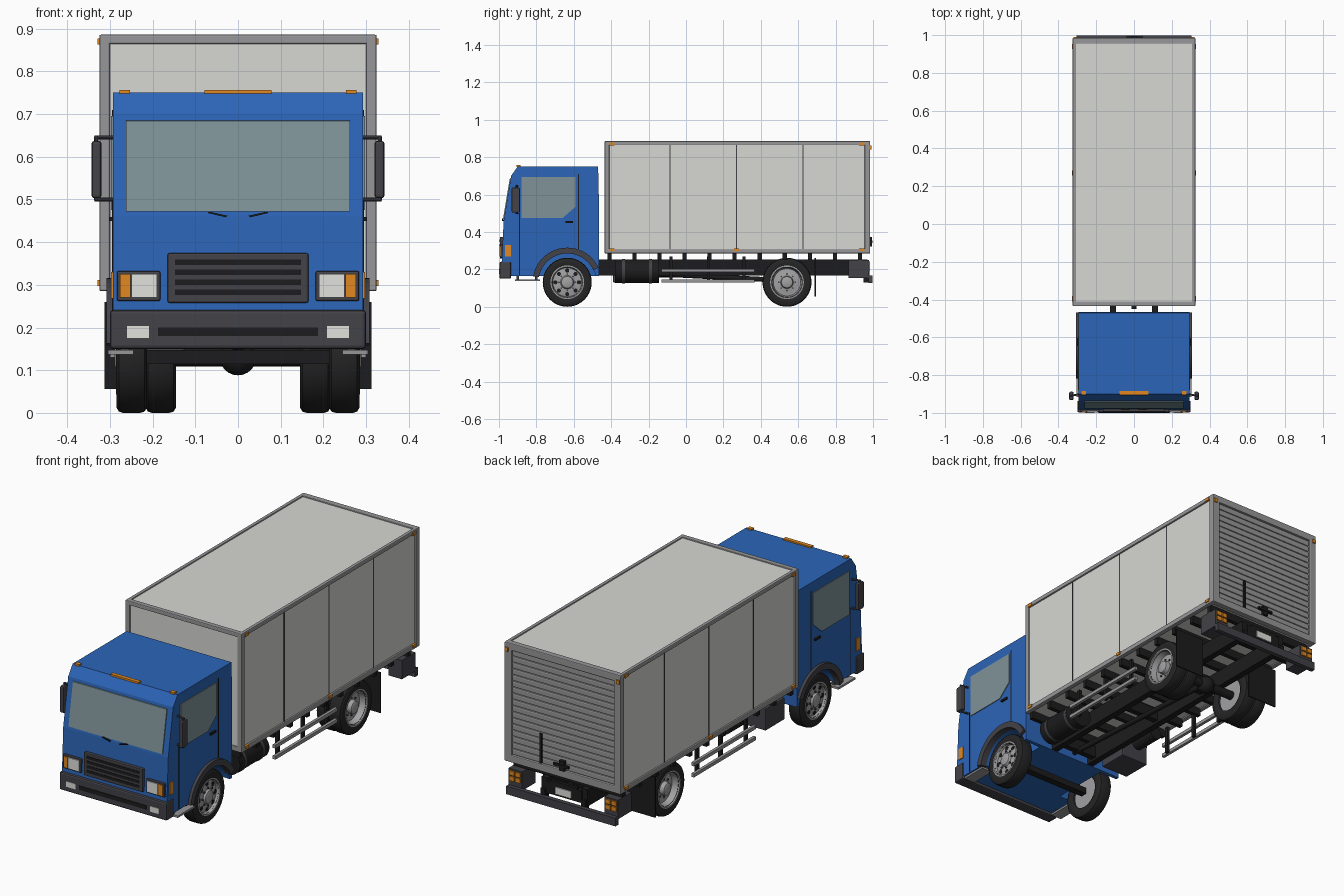
import bpy, bmesh, math
from mathutils import Vector

if "Cube" in bpy.data.objects:
    bpy.data.objects.remove(bpy.data.objects["Cube"])

def mat(name, r, g, b):
    m = bpy.data.materials.new(name)
    m.diffuse_color = (r, g, b, 1)
    m.use_nodes = True
    m.node_tree.nodes["Principled BSDF"].inputs["Base Color"].default_value = m.diffuse_color
    return m

BLUE = mat("cab_blue", .025, .13, .48)
WHITE = mat("panel_white", .68, .68, .65)
GREY = mat("frame_grey", .31, .31, .32)
GLASS = mat("glass", .21, .29, .31)
TRIM = mat("dark_trim", .055, .055, .065)
BLACK = mat("chassis_black", .012, .012, .013)
TYRE = mat("tyre_rubber", .018, .018, .018)
ORANGE = mat("amber", .75, .25, .015)
LENS = mat("lamp_lens", .75, .75, .72)
METAL = mat("rim_metal", .36, .36, .37)

def finish(name, bm, m, smooth=False):
    bmesh.ops.recalc_face_normals(bm, faces=bm.faces)
    me = bpy.data.meshes.new(name)
    bm.to_mesh(me)
    bm.free()
    me.materials.append(m)
    if smooth:
        me.shade_smooth()
        me.set_sharp_from_angle(angle=math.radians(32))
    ob = bpy.data.objects.new(name, me)
    bpy.context.collection.objects.link(ob)
    return ob

def box(name, x, y, z, m, bevel=0):
    """Box from (min, max) pairs."""
    bm = bmesh.new()
    bmesh.ops.create_cube(bm, size=1)
    for v in bm.verts:
        v.co = [sum(r) / 2 + c * abs(r[1] - r[0]) for r, c in zip((x, y, z), v.co)]
    if bevel:
        bmesh.ops.bevel(bm, geom=bm.edges[:], offset=bevel, segments=2, profile=.5, affect='EDGES')
    return finish(name, bm, m)

def prism(name, pts, vec, m):
    """Polygon of 3D points extruded along vec."""
    bm = bmesh.new()
    f = bm.faces.new([bm.verts.new(p) for p in pts])
    new = bmesh.ops.extrude_face_region(bm, geom=[f])["geom"]
    bmesh.ops.translate(bm, vec=vec, verts=[g for g in new if isinstance(g, bmesh.types.BMVert)])
    return finish(name, bm, m)

def lathe(name, prof, centre, axis, m, steps=40):
    """Spin (radius, along) points about an axis."""
    bm = bmesh.new()
    vs = [bm.verts.new((r, 0, a)) for r, a in prof]
    es = [bm.edges.new(p) for p in zip(vs, vs[1:])]
    bmesh.ops.spin(bm, geom=vs + es, cent=(0, 0, 0), axis=(0, 0, 1), angle=2 * math.pi, steps=steps)
    bmesh.ops.remove_doubles(bm, verts=bm.verts, dist=1e-5)
    q = Vector((0, 0, 1)).rotation_difference(Vector(axis))
    for v in bm.verts:
        v.co = q @ v.co + Vector(centre)
    return finish(name, bm, m, True)

def rod(name, a, b, r, m, steps=20):
    a, b = Vector(a), Vector(b)
    L = (b - a).length
    return lathe(name, [(0, 0), (r, 0), (r, L), (0, L)], a, (b - a) / L, m, steps)

def span(s, a, b):
    return tuple(sorted((s * a, s * b)))

SIDES = ((1, "right"), (-1, "left"))
FY, RY, WZ = -.635, .54, .131

# Cab shell with wheel wells cut out
cab_prof = [(-.465, .165), (-.465, .54), (-.47, .75), (-.90, .75), (-.935, .70),
            (-.975, .46), (-.985, .24), (-.985, .165)]
cab = prism("cab", [(-.293, y, z) for y, z in cab_prof], (.586, 0, 0), BLUE)
for s, n in SIDES:
    cut = rod("well_cutter_" + n, (s * .19, FY, WZ), (s * .36, FY, WZ), .156, BLUE, 40)
    cut.hide_render = True
    md = cab.modifiers.new("well", 'BOOLEAN')
    md.operation, md.object, md.solver = 'DIFFERENCE', cut, 'EXACT'
    bpy.context.view_layer.objects.active = cab
    bpy.ops.object.modifier_apply(modifier=md.name)
    bpy.data.objects.remove(cut)

# Windscreen and wipers
prism("windscreen", [(-.262, -.9375, .685), (.262, -.9375, .685), (.262, -.973, .472), (-.262, -.973, .472)],
      (0, -.005, -.0008), GLASS)
for s, n in SIDES:
    prism("wiper_" + n, [(s * .025, -.976, .462), (s * .07, -.976, .472), (s * .07, -.976, .468), (s * .028, -.976, .458)],
          (0, -.008, 0), BLACK)

# Grille
box("grille", (-.165, .165), (-.995, -.965), (.258, .374), TRIM, .004)
for i in range(4):
    z = .276 + i * .0235
    box(f"grille_slot_{i}", (-.148, .148), (-.9975, -.99), (z, z + .013), BLACK)

# Front bumper
box("front_bumper", (-.30, .30), (-.997, -.935), (.15, .241), TRIM, .008)
box("bumper_slot", (-.187, .187), (-1, -.99), (.18, .2), BLACK)

# Roof marker lamps
box("roof_lamp_centre", (-.078, .078), (-.905, -.885), (.748, .757), ORANGE)

for s, n in SIDES:
    # Headlamps and bumper lamps
    box("headlamp_housing_" + n, span(s, .182, .284), (-.993, -.965), (.262, .332), TRIM, .004)
    box("headlamp_" + n, span(s, .19, .25), (-.998, -.99), (.27, .325), LENS)
    box("front_indicator_" + n, span(s, .252, .276), (-.998, -.99), (.27, .325), ORANGE)
    box("fog_lamp_" + n, span(s, .208, .26), (-1, -.99), (.176, .204), LENS)
    box("roof_lamp_" + n, span(s, .253, .278), (-.905, -.885), (.748, .757), ORANGE)
    box("side_indicator_" + n, span(s, .29, .297), (-.968, -.936), (.268, .33), ORANGE)
    # Doors: window, seams, handle
    win = [(-.88, .695), (-.59, .695), (-.59, .535), (-.66, .475), (-.88, .475)]
    prism("door_window_" + n, [(s * .29, y, z) for y, z in win], (s * .007, 0, 0), GLASS)
    box("door_rear_seam_" + n, span(s, .29, .295), (-.578, -.573), (.31, .71), BLACK)
    box("door_front_seam_" + n, span(s, .29, .295), (-.892, -.888), (.17, .5), BLACK)
    box("door_handle_" + n, span(s, .29, .302), (-.645, -.603), (.449, .459), BLACK)
    # Mirrors
    box("mirror_" + n, span(s, .32, .343), (-.932, -.888), (.503, .637), TRIM, .006)
    for z in (.5, .645):
        rod(f"mirror_arm_{n}_{z}", (s * .285, -.9, z), (s * .336, -.91, z), .005, TRIM, 10)
    rod("mirror_post_" + n, (s * .332, -.91, .497), (s * .332, -.91, .648), .005, TRIM, 10)
    # Entry step
    box("entry_step_" + n, span(s, .245, .305), (-.915, -.78), (.137, .147), GREY)
    for y in (-.9, -.8):
        box(f"step_hanger_{n}_{y}", span(s, .255, .275), (y - .006, y + .006), (.145, .17), TRIM)
    # Wheel arch trim
    angs = [math.radians(25 + i * 145 / 20) for i in range(21)]
    arc = [(r, a) for r, seq in ((.185, angs), (.154, angs[::-1])) for a in seq]
    prism("wheel_arch_" + n, [(s * .275, FY + r * math.cos(a), WZ + r * math.sin(a)) for r, a in arc],
          (s * .033, 0, 0), TRIM)

# Wheels
tyre = [(.08, -.03), (.092, -.036), (.118, -.036), (.128, -.03), (.131, -.02), (.131, .02),
        (.128, .03), (.118, .036), (.092, .036), (.08, .03)]
front_rim = [(0, -.02), (.083, -.02), (.09, .036), (.083, .037), (.077, .02), (.05, .025), (.036, .026),
             (.031, .036), (.02, .04), (0, .04)]
rear_rim = [(0, -.02), (.083, -.02), (.09, .036), (.083, .037), (.073, 0), (.042, .004), (.034, .006),
            (.03, .026), (.022, .03), (0, .03)]
for s, n in SIDES:
    ax = (s, 0, 0)
    for tag, x, y, rim in (("front", .249, FY, front_rim), ("rear_outer", .249, RY, rear_rim),
                           ("rear_inner", .181, RY, rear_rim)):
        c = (s * x, y, WZ)
        lathe(f"{tag}_tyre_{n}", tyre, c, ax, TYRE)
        lathe(f"{tag}_rim_{n}", rim, c, ax, METAL)
    for i in range(8):
        a = i * math.pi / 4
        ca, sa = math.cos(a), math.sin(a)
        p = (FY + .063 * ca, WZ + .063 * sa)
        rod(f"rim_hole_{n}_{i}", (s * .265, *p), (s * .2735, *p), .011, BLACK, 12)
        for y, x in ((FY, .274), (RY, .251)):
            p = (y + .044 * ca, WZ + .044 * sa)
            rod(f"wheel_nut_{n}_{i}_{y}", (s * x, *p), (s * (x + .007), *p), .005, TRIM, 6)

# Axles, differential and drive shaft
box("front_axle", (-.215, .215), (FY - .018, FY + .018), (.115, .147), BLACK)
rod("rear_axle", (-.24, RY, WZ), (.24, RY, WZ), .022, BLACK)
ball = [(.043 * math.sin(i * math.pi / 12), -.043 * math.cos(i * math.pi / 12)) for i in range(13)]
lathe("differential", ball, (0, RY, WZ), (0, 1, 0), BLACK, 24)
rod("drive_shaft", (0, -.45, .19), (0, RY, .14), .013, BLACK, 12)

# Chassis rails and cross beams
for s, n in SIDES:
    box("chassis_rail_" + n, span(s, .095, .128), (-.9, .97), (.167, .252), BLACK)
for i in range(11):
    y = -.41 + i * .134
    box(f"floor_beam_{i}", (-.305, .305), (y - .011, y + .011), (.25, .29), BLACK)
for y in (-.42, .05, .4, .96):
    box(f"chassis_cross_{y}", (-.1, .1), (y - .015, y + .015), (.18, .24), BLACK)

# Fuel tank, battery box, air tank
rod("fuel_tank", (.215, -.38, .19), (.215, -.145, .19), .062, BLACK, 32)
for y in (-.335, -.19):
    rod(f"tank_strap_{y}", (.215, y - .008, .19), (.215, y + .008, .19), .0645, TRIM, 32)
box("battery_box", (-.28, -.125), (-.39, -.235), (.13, .24), TRIM, .005)
rod("air_tank", (-.18, -.19, .19), (-.18, -.05, .19), .033, BLACK)

for s, n in SIDES:
    # Side guards
    for z in (.13, .186):
        box(f"side_guard_{n}_{z}", span(s, .285, .3), (-.13, .365), (z, z + .017), GREY)
    for y in (-.08, .12, .31):
        box(f"guard_post_{n}_{y}", span(s, .27, .285), (y - .009, y + .009), (.13, .27), BLACK)
    # Mud flaps
    box("mud_flap_" + n, span(s, .145, .313), (.688, .694), (.056, .26), BLACK)
    # Tail lamps
    box("tail_lamp_housing_" + n, span(s, .23, .306), (.87, .978), (.155, .25), TRIM)
    for z in (.198, .226):
        for x in (.237, .271):
            box(f"tail_lamp_{n}_{x}_{z}", span(s, x, x + .028), (.975, .985), (z - .006, z + .016), ORANGE)
    box("underrun_bracket_" + n, span(s, .1, .125), (.95, .98), (.13, .2), BLACK)

# Rear underrun bar and blank plate
box("underrun_bar", (-.305, .305), (.975, .998), (.126, .167), TRIM)
box("rear_plate_mount", (-.075, .075), (.96, .976), (.185, .25), BLACK)
box("rear_plate", (-.045, .045), (.974, .982), (.19, .225), LENS)

# Cargo box
box("cargo_box", (-.317, .317), (-.428, .965), (.292, .88), WHITE)
for s, n in SIDES:
    box("front_post_" + n, span(s, .3, .325), (-.435, -.41), (.285, .886), GREY, .004)
    box("rear_post_" + n, span(s, .285, .325), (.955, .985), (.285, .886), GREY, .004)
    box("top_side_rail_" + n, span(s, .307, .325), (-.43, .98), (.864, .886), GREY, .004)
    box("bottom_side_rail_" + n, span(s, .3, .325), (-.43, .98), (.285, .31), GREY, .004)
    for y in (-.085, .27, .625):
        box(f"panel_seam_{n}_{y}", span(s, .31, .319), (y - .003, y + .003), (.31, .865), TRIM)
    for y in (-.395, .27, .94):
        for z in (.304, .87):
            if z < .5 or y != .27:
                box(f"side_marker_{n}_{y}_{z}", span(s, .32, .329), (y - .014, y + .014), (z - .007, z + .007), ORANGE)
    box("rear_marker_" + n, span(s, .302, .32), (.98, .991), (.842, .862), ORANGE)
for z0, z1, tag in ((.864, .886, "top"), (.285, .31, "bottom")):
    box(f"front_{tag}_rail", (-.32, .32), (-.435, -.41), (z0, z1), GREY, .004)
box("rear_top_rail", (-.32, .32), (.955, .985), (.85, .886), GREY, .004)
box("rear_sill", (-.32, .32), (.955, .985), (.285, .322), GREY, .004)

# Roller door
for i in range(17):
    z = .322 + i * .0311
    box(f"door_slat_{i}", (-.287, .287), (.955, .977), (z, z + .0305), GREY, .006)
box("door_pull_strap", (.117, .129), (.974, .984), (.325, .475), BLACK)
box("door_lock", (-.014, .014), (.974, .994), (.322, .372), BLACK)
box("door_latch_bar", (-.04, .045), (.985, .998), (.342, .354), BLACK)
